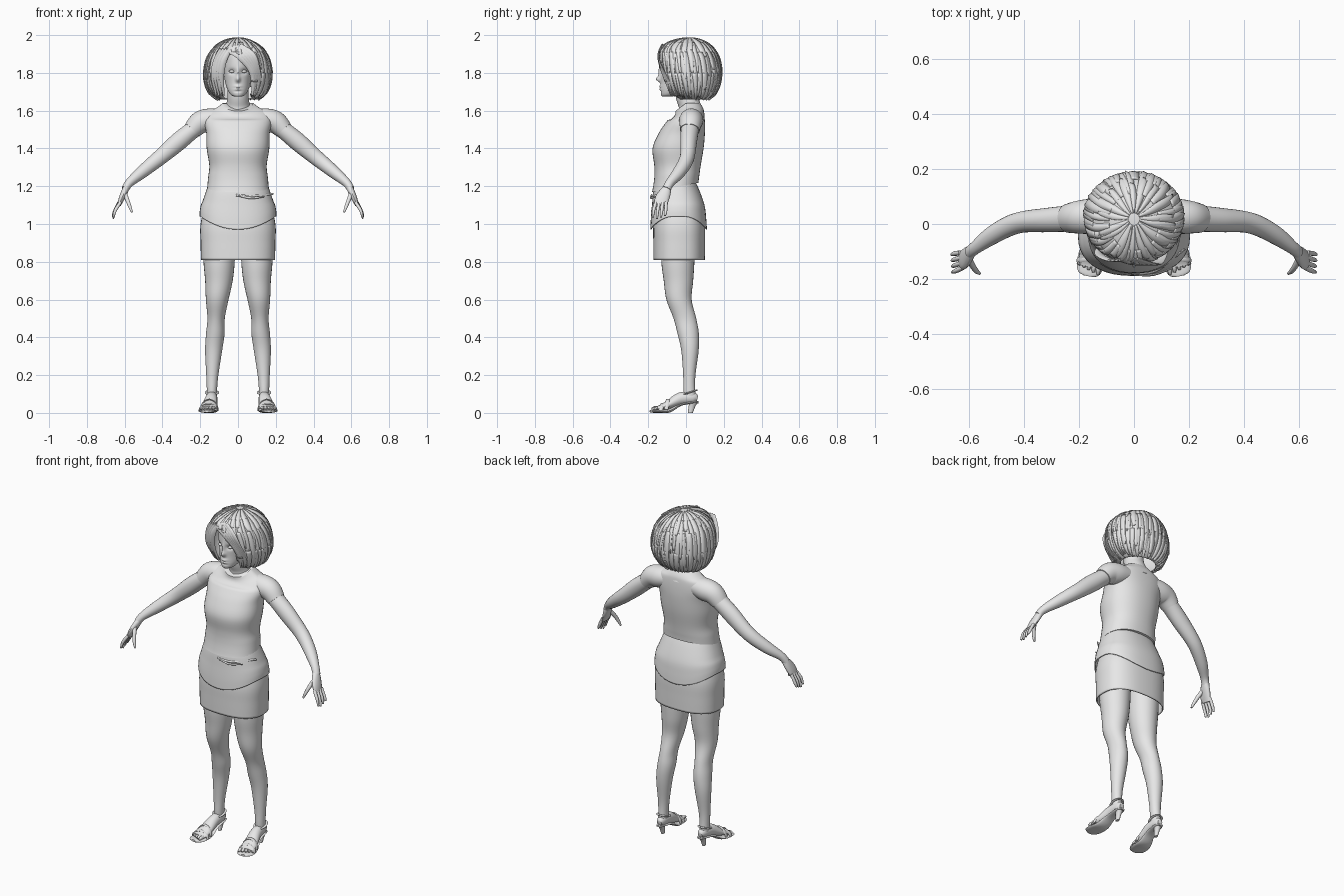
import bpy, bmesh, math, random
from mathutils import Vector

random.seed(4)
grey = bpy.data.materials.new("plain grey")
grey.diffuse_color = (0.8, 0.8, 0.8, 1)


def spline(pts, k):
    """Smooth curve through tuples of any length, k steps per span."""
    out, last = [], len(pts) - 1
    for i in range(last):
        a, b, c, d = pts[max(i - 1, 0)], pts[i], pts[i + 1], pts[min(i + 2, last)]
        for j in range(k):
            t = j / k
            out.append(tuple(0.5 * (2 * q + (r - p) * t + (2 * p - 5 * q + 4 * r - s) * t * t
                       + (3 * q - p - 3 * r + s) * t ** 3) for p, q, r, s in zip(a, b, c, d)))
    return out + [tuple(pts[-1])]


def finish(name, bm, mirror=False, thick=0, angle=50):
    bmesh.ops.recalc_face_normals(bm, faces=bm.faces)
    mesh = bpy.data.meshes.new(name)
    bm.to_mesh(mesh)
    bm.free()
    mesh.materials.append(grey)
    ob = bpy.data.objects.new(name, mesh)
    bpy.context.collection.objects.link(ob)
    if thick:
        m = ob.modifiers.new("thickness", 'SOLIDIFY')
        m.thickness = thick
    if mirror:
        ob.modifiers.new("mirror", 'MIRROR')
    bpy.ops.object.select_all(action='DESELECT')
    ob.select_set(True)
    bpy.context.view_layer.objects.active = ob
    bpy.ops.object.shade_smooth_by_angle(angle=math.radians(angle))
    return ob


def skin(bm, rings, cap_start=True, cap_end=True):
    """Join rings of points into a skin."""
    rows = [[bm.verts.new(p) for p in ring] for ring in rings]
    n = len(rows[0])
    for a, b in zip(rows, rows[1:]):
        for i in range(n):
            bm.faces.new((a[i], a[(i + 1) % n], b[(i + 1) % n], b[i]))
    if cap_start:
        bm.faces.new(rows[0])
    if cap_end:
        bm.faces.new(rows[-1])


def oval(z, rx, yf, yb, n, power=2.0, cx=0.0):
    """Level ring reaching from yf at the front to yb at the back."""
    pts = []
    for i in range(n):
        a = 2 * math.pi * i / n
        s, c = math.sin(a), math.cos(a)
        e = 2 / power
        pts.append(Vector((cx + rx * math.copysign(abs(s) ** e, s),
                           (yf + yb) / 2 - (yb - yf) / 2 * math.copysign(abs(c) ** e, c), z)))
    return pts


def body(name, rows, n=40, k=5, power=2.0, warp=None, caps=(True, True), **kw):
    """Stack of level rings: (z, half width, front y, back y[, centre x])."""
    rings = []
    for r in spline(rows, k):
        ring = oval(*r[:4], n, power, r[4] if len(r) > 4 else 0)
        rings.append([warp(p) for p in ring] if warp else ring)
    bm = bmesh.new()
    skin(bm, rings, *caps)
    return finish(name, bm, **kw)


def tube(bm, pts, ref=(0, 1, 0), n=14, k=5):
    """Swept oval: (x, y, z, radius along ref, other radius)."""
    path = spline(pts, k)
    pos = [Vector(p[:3]) for p in path]
    rings = []
    for i, p in enumerate(path):
        t = (pos[min(i + 1, len(pos) - 1)] - pos[max(i - 1, 0)]).normalized()
        u = Vector(ref)
        u = (u - t * u.dot(t)).normalized()
        v = t.cross(u)
        rings.append([pos[i] + u * p[3] * math.cos(a) + v * p[4] * math.sin(a)
                      for a in (2 * math.pi * j / n for j in range(n))])
    skin(bm, rings)


def tubes(name, paths, ref=(0, 1, 0), n=14, k=5, **kw):
    bm = bmesh.new()
    for p in paths:
        tube(bm, p, ref, n, k)
    return finish(name, bm, **kw)


# Shirt: lower hem dips at the front, neckline scooped
def shirt_warp(p):
    if p.z < 1.26:
        p.z += 0.2 * p.y * min((1.26 - p.z) / 0.05, 1)
    t = max(0, min((p.z - 1.55) / 0.08, 1))
    p.z += t * 0.75 * min(p.y, 0)
    return p


body("shirt", [(1.205, .163, -.18, .066), (1.25, .158, -.168, .07), (1.31, .152, -.168, .078),
               (1.40, .166, -.177, .093), (1.48, .168, -.145, .10), (1.54, .178, -.105, .10),
               (1.59, .16, -.068, .096), (1.615, .115, -.058, .09), (1.64, .08, -.056, .075)],
     power=2.25, warp=shirt_warp)
tubes("sleeve", [[(.07, .03, 1.56, .055, .05), (.145, .028, 1.55, .064, .062),
                  (.2, .025, 1.537, .06, .06), (.242, .02, 1.497, .052, .049)]], n=28, mirror=True)

# Skirt with a flared overlay whose hem rises at the sides
body("skirt", [(1.12, .17, -.15, .08), (1.0, .198, -.172, .1), (.9, .198, -.173, .101),
               (.81, .196, -.172, .1)], power=2.5, caps=(True, False), thick=.006)


def hem_warp(p):
    t = max(0, min((1.12 - p.z) / 0.15, 1))
    p.z += t * 0.07 * min(abs(p.x) / 0.2, 1) ** 2
    return p


body("skirt_overlay", [(1.235, .148, -.15, .045), (1.18, .167, -.172, .07), (1.1, .193, -.18, .098),
                       (1.03, .202, -.186, .107), (.97, .204, -.189, .111)],
     power=2.35, warp=hem_warp, caps=(True, False), thick=.005)
tubes("waist_tie", [[(-.01, -.181, 1.152, .004, .006), (.08, -.172, 1.148, .004, .006),
                     (.185, -.09, 1.16, .004, .005)],
                    [(0, -.184, 1.15, .004, .004), (.07, -.185, 1.138, .004, .006),
                     (.14, -.16, 1.145, .003, .003)]], n=8)

# Legs
body("leg", [(.98, .085, -.13, .05, .1), (.81, .083, -.131, .045, .1), (.7, .073, -.118, .038, .101),
             (.6, .06, -.104, .03, .11), (.5, .046, -.066, .054, .116), (.42, .049, -.045, .068, .12),
             (.33, .045, -.025, .067, .129), (.2, .032, -.015, .05, .136), (.12, .027, -.014, .049, .138),
             (.075, .026, -.01, .056, .138)], n=28, mirror=True)

# Feet, toes and sandals
tubes("foot", [[(.136, .06, .075, .015, .015), (.137, .035, .08, .026, .03), (.141, -.03, .075, .032, .033),
                (.15, -.09, .045, .04, .023), (.157, -.135, .029, .044, .014),
                (.16, -.155, .026, .038, .01)]], ref=(1, 0, 0), n=20, mirror=True)
tubes("toes", [[(.128 + .0155 * i, -.14, .026, .009, .01),
                (.13 + .0165 * i, -.166 + .007 * i, .026, .009, .01),
                (.131 + .017 * i, -.184 + .009 * i, .021, .005, .005)] for i in range(5)],
      ref=(1, 0, 0), n=8, k=3, mirror=True)
tubes("sole", [[(.136, .066, .056, .015, .005), (.137, .035, .056, .028, .007), (.141, -.03, .042, .031, .006),
                (.15, -.085, .013, .042, .01), (.158, -.14, .009, .05, .009),
                (.163, -.178, .009, .04, .008), (.165, -.19, .009, .018, .006)]],
      ref=(1, 0, 0), n=16, mirror=True)
body("heel", [(.062, .022, .018, .066, .137), (.035, .014, .014, .05, .137), (0, .009, .01, .036, .137)],
     n=14, mirror=True)


def arch(cx, cy, z, w, h, tilt=0):
    return [(cx - w * math.cos(a), cy + tilt * math.sin(a), z + h * math.sin(a), .011, .004)
            for a in (math.pi * i / 6 for i in range(7))]


tubes("foot_strap", [arch(.156, -.135, .012, .049, .036, .01), arch(.152, -.105, .018, .045, .053, .01)],
      n=8, mirror=True)
tubes("ankle_strap", [[(.138 + .031 * math.sin(a), .018 + .037 * math.cos(a), .108 + .012 * math.cos(a), .004, .007)
                       for a in (math.pi * i / 6 for i in range(13))]], ref=(0, 0, 1), n=8, mirror=True)

# Arms and hands
tubes("arm", [[(.19, .024, 1.535, .047, .047), (.25, .019, 1.49, .047, .046), (.32, .014, 1.432, .044, .048),
               (.40, .008, 1.363, .039, .042), (.455, -.008, 1.318, .037, .038), (.52, -.044, 1.265, .033, .032),
               (.575, -.085, 1.218, .024, .023), (.597, -.103, 1.185, .023, .02)]], n=24, mirror=True)
tubes("palm", [[(.588, -.095, 1.2, .02, .018), (.603, -.112, 1.165, .032, .018),
                (.618, -.128, 1.13, .037, .015), (.63, -.134, 1.1, .033, .01)]], mirror=True)
tubes("fingers", [[(.622 + .003 * i, -.159 + .018 * i, 1.115, .009, .009),
                   (.648 + .002 * i, -.171 + .021 * i, 1.075 - .003 * i, .0085, .009),
                   (.66 + .001 * i, -.175 + .021 * i, 1.028 + .008 * abs(i - 1), .005, .005)] for i in range(4)]
      + [[(.602, -.125, 1.165, .013, .013), (.585, -.155, 1.125, .011, .011),
          (.572, -.172, 1.09, .009, .009), (.561, -.18, 1.062, .005, .005)]], n=10, mirror=True)

# Neck and head, with the face pushed in and out: (x, z, amount, spread x, spread z)
tubes("neck", [[(0, .03, 1.57, .07, .075), (0, .018, 1.63, .058, .062), (0, .0, 1.68, .055, .056),
                (0, -.005, 1.74, .055, .056)]], n=28)
features = [(.033, 1.807, .014, .016, .012), (-.033, 1.807, .014, .016, .012),
            (0, 1.80, -.010, .008, .028), (0, 1.766, -.023, .011, .014), (0, 1.728, -.008, .018, .006),
            (0, 1.714, -.007, .015, .006), (0, 1.702, .004, .02, .004), (0, 1.721, .004, .022, .002)]


def face_warp(p):
    if p.y < -.03:
        p.y += sum(d * math.exp(-((p.x - x) / sx) ** 2 - ((p.z - z) / sz) ** 2)
                   for x, z, d, sx, sz in features)
    return p


body("head", [(1.674, .018, -.125, -.075), (1.684, .038, -.132, -.045), (1.71, .055, -.135, .0),
              (1.75, .068, -.134, .05), (1.80, .075, -.137, .07), (1.85, .077, -.14, .085),
              (1.90, .074, -.134, .085), (1.94, .06, -.11, .07), (1.97, .03, -.06, .04)],
     n=96, k=7, warp=face_warp, angle=70)
tubes("eye", [[(.02, -.118, 1.807, .004, .003), (.026, -.121, 1.807, .008, .006), (.033, -.122, 1.808, .009, .008),
               (.041, -.117, 1.808, .008, .006), (.047, -.111, 1.808, .003, .003)]], n=10, mirror=True)

# Hair: rounded bob with a slanted opening for the face
hair_rows = spline([(1.985, .02, -.005, .04), (1.975, .06, -.06, .08), (1.955, .1, -.105, .12),
                    (1.92, .14, -.14, .155), (1.87, .168, -.146, .18), (1.80, .18, -.138, .189),
                    (1.74, .172, -.118, .18), (1.69, .147, -.09, .156), (1.66, .105, -.05, .122)], 4)


def in_face(p):
    return p.y < -.02 and -.078 < p.x < .072 and p.z < 1.88 - .6 * p.x


bm = bmesh.new()
skin(bm, [oval(*r, 64) for r in hair_rows], True, False)
bmesh.ops.delete(bm, geom=[f for f in bm.faces if in_face(f.calc_center_median())], context='FACES')
finish("hair_shell", bm, thick=.006)


def hair_point(angle, row, out):
    z, rx, yf, yb = hair_rows[row]
    c = Vector((0, (yf + yb) / 2, 1.82))
    p = Vector((rx * math.sin(angle), c.y - (yb - yf) / 2 * math.cos(angle), z))
    return c + (p - c) * out


# Overlapping tiers of flat locks, one edge lifted
bm = bmesh.new()
for first, last, count in ((0, 13, 18), (7, 21, 30), (13, 28, 34), (20, 32, 38)):
    for i in range(count):
        a = 2 * math.pi * (i + random.uniform(-.25, .25)) / count
        half = math.pi / count * random.uniform(.75, 1.15)
        lift, lean = random.uniform(1.02, 1.05), random.uniform(-.1, .1)
        end = min(last + random.randint(-2, 2), len(hair_rows) - 1)
        prev = None
        for row in range(first, end + 1):
            t = (row - first) / (end - first)
            w = half * (1 - .65 * t ** 3)
            mid = a + lean * t
            pts = [hair_point(mid - w, row, 1.005), hair_point(mid, row, 1.02),
                   hair_point(mid + w, row, 1 + (lift - 1) * (.4 + .6 * t))]
            if any(in_face(p) for p in pts):
                break
            cur = [bm.verts.new(p) for p in pts]
            if prev:
                for j in (0, 1):
                    bm.faces.new((prev[j], prev[j + 1], cur[j + 1], cur[j]))
            prev = cur
finish("hair_locks", bm, thick=.003, angle=40)

# Swept fringe and locks framing the face
fringe = []
for i in range(5):
    d = .016 * i
    fringe.append([(-.055 + d, -.128, 1.925 + .3 * d, .014, .005), (.01 + d, -.146, 1.885 + .2 * d, .016, .005),
                   (.066 + .5 * d, -.132, 1.82 + .3 * d, .015, .005),
                   (.082 + .5 * d, -.105 + .3 * d, 1.75, .012, .005),
                   (.076 + .5 * d, -.08 + .5 * d, 1.68, .004, .003)])
for i in range(4):
    d = .014 * i
    fringe.append([(-.045 - d, -.132, 1.925, .013, .005), (-.074 - d, -.132 + .3 * d, 1.865, .015, .005),
                   (-.088 - d, -.112 + .3 * d, 1.78, .014, .005), (-.074 - d, -.075 + .5 * d, 1.68, .004, .003)])
tubes("hair_fringe", fringe, ref=(1, 0, .3), n=8)
